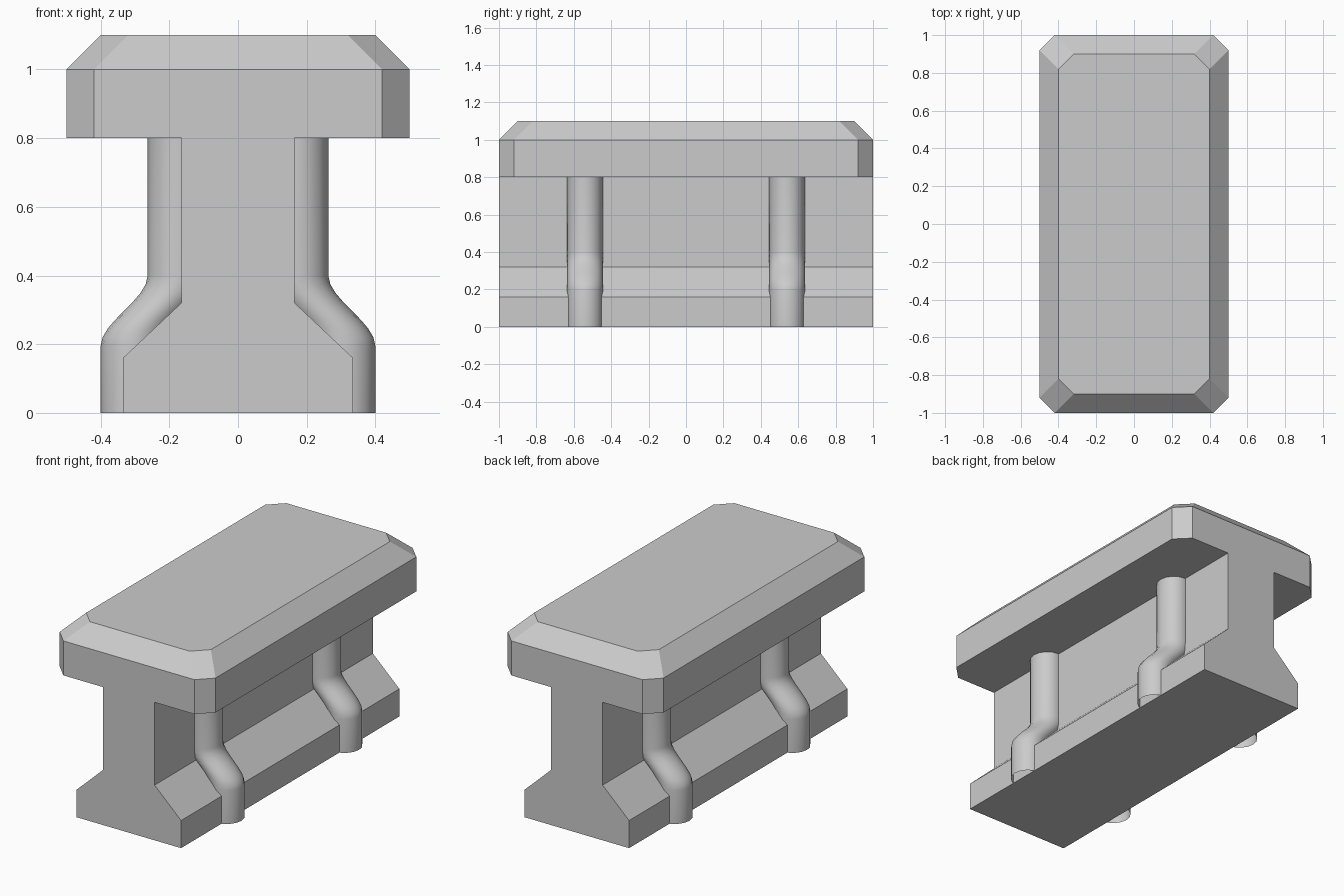
import bpy, bmesh, math

if "Cube" in bpy.data.objects:
    bpy.data.objects.remove(bpy.data.objects["Cube"])

grey = bpy.data.materials.new("plain grey")
grey.diffuse_color = (0.6, 0.6, 0.6, 1)
grey.use_nodes = True
grey.node_tree.nodes["Principled BSDF"].inputs["Base Color"].default_value = grey.diffuse_color


def finish(bm, name):
    mesh = bpy.data.meshes.new(name)
    bm.to_mesh(mesh)
    bm.free()
    mesh.materials.append(grey)
    obj = bpy.data.objects.new(name, mesh)
    bpy.context.collection.objects.link(obj)
    return obj


def rail_body():
    # I-shaped profile (x, z), mirrored and extruded along y
    half = [(0.335, 0), (0.335, 0.16), (0.165, 0.32), (0.165, 0.8), (0.5, 0.8), (0.5, 1.0)]
    profile = half + [(-x, z) for x, z in reversed(half)]
    bm = bmesh.new()
    face = bm.faces.new([bm.verts.new((x, -1, z)) for x, z in profile])
    out = bmesh.ops.extrude_face_region(bm, geom=[face], use_keep_orig=True)
    bmesh.ops.translate(bm, vec=(0, 2, 0),
                        verts=[g for g in out["geom"] if isinstance(g, bmesh.types.BMVert)])
    bmesh.ops.recalc_face_normals(bm, faces=bm.faces)

    # chamfer the four upright corners of the top slab
    corners = [e for e in bm.edges
               if all(abs(v.co.x) > 0.49 for v in e.verts)
               and abs(e.verts[0].co.z - e.verts[1].co.z) > 0.1]
    bmesh.ops.bevel(bm, geom=corners, offset=0.08, segments=1, affect='EDGES')

    # sloping rim around the top
    top = [f for f in bm.faces if all(v.co.z > 0.99 for v in f.verts)]
    cap = bmesh.ops.extrude_discrete_faces(bm, faces=top)["faces"][0]
    for v in cap.verts:
        v.co.x -= math.copysign(0.1, v.co.x)
        v.co.y -= math.copysign(0.1, v.co.y)
        v.co.z += 0.1
    bmesh.ops.recalc_face_normals(bm, faces=bm.faces)
    return finish(bm, "rail_body")


def rib(side, y, name, radius=0.095, sides=16, steps=8):
    # open tube of level rings that swings outward over the foot slope
    path = [(0.168, 0.8)]
    for i in range(steps + 1):
        t = i / steps
        path.append((0.168 + 0.137 * t * t * (3 - 2 * t), 0.4 - 0.205 * t))
    path.append((0.305, 0))
    bm = bmesh.new()
    rings = []
    for cx, z in path:
        angles = [2 * math.pi * k / sides for k in range(sides)]
        rings.append([bm.verts.new((side * cx + radius * math.cos(a),
                                    y + radius * math.sin(a), z)) for a in angles])
    for upper, lower in zip(rings, rings[1:]):
        for k in range(sides):
            n = (k + 1) % sides
            bm.faces.new((lower[k], lower[n], upper[n], upper[k])).smooth = True
    return finish(bm, name)


rail_body()
for side, side_name in ((-1, "left"), (1, "right")):
    for y, end_name in ((-0.54, "front"), (0.54, "back")):
        rib(side, y, f"{side_name}_{end_name}_rib")
